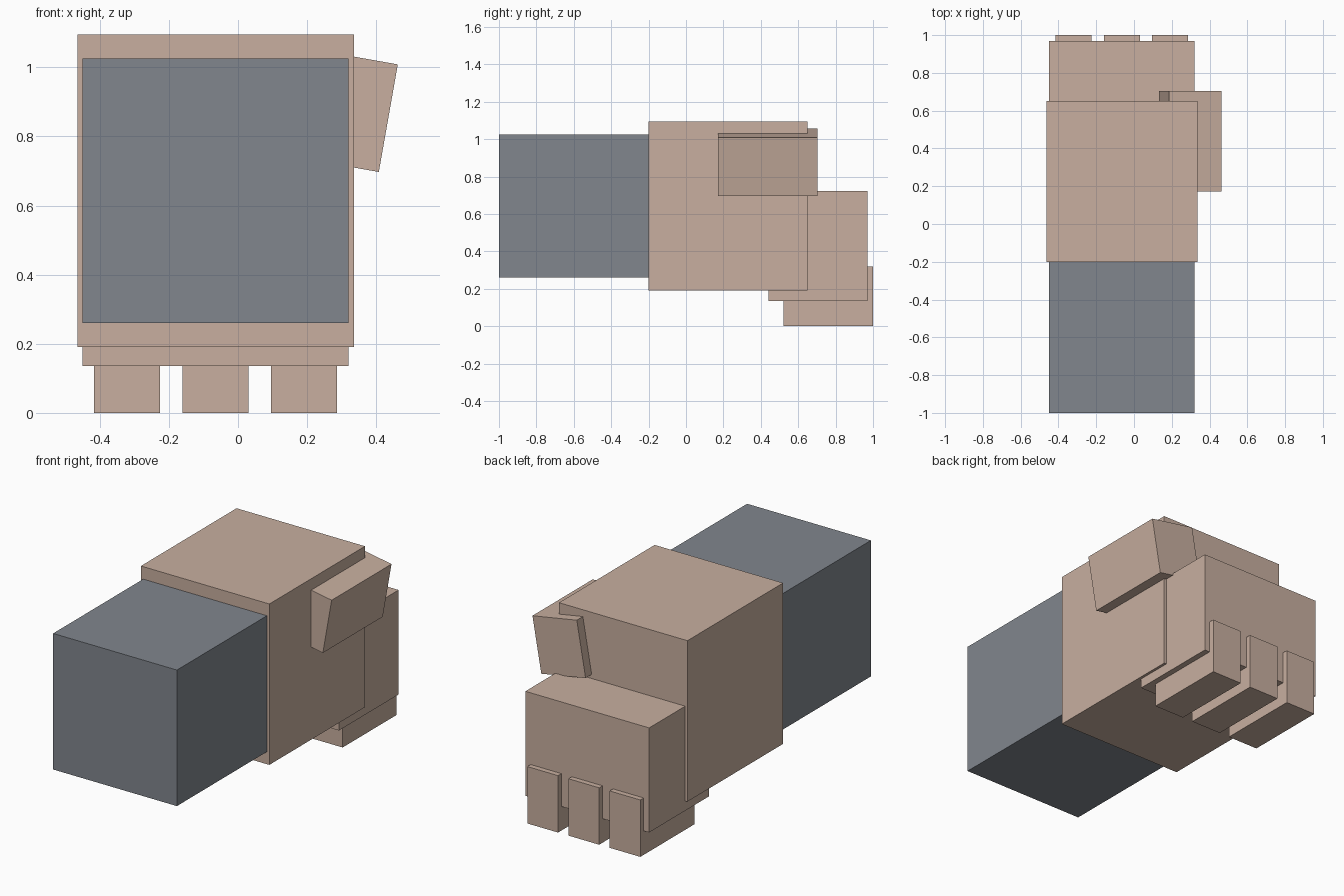
import bpy
from math import radians

if "Cube" in bpy.data.objects:
    bpy.data.objects.remove(bpy.data.objects["Cube"])


def material(name, color):
    mat = bpy.data.materials.new(name)
    mat.diffuse_color = (*color, 1)
    mat.use_nodes = True
    mat.node_tree.nodes["Principled BSDF"].inputs["Base Color"].default_value = mat.diffuse_color
    return mat


skin = material("skin", (0.58, 0.43, 0.35))
cloth = material("cloth", (0.22, 0.24, 0.27))


def box(name, x, y, z, mat, tilt=0):
    """Box spanning the given (min, max) ranges, tilted about y."""
    spans = (x, y, z)
    bpy.ops.mesh.primitive_cube_add(
        size=1, location=[(a + b) / 2 for a, b in spans])
    ob = bpy.context.object
    ob.name = name
    ob.scale = [b - a for a, b in spans]
    bpy.ops.object.transform_apply(location=False, rotation=False, scale=True)
    ob.rotation_euler.y = radians(tilt)
    ob.data.materials.append(mat)
    return ob


# Forearm sleeve and hand
box("sleeve", (-0.45, 0.32), (-1.0, -0.2), (0.26, 1.025), cloth)
box("palm", (-0.464, 0.335), (-0.2, 0.65), (0.19, 1.095), skin)
box("knuckles", (-0.45, 0.32), (0.44, 0.97), (0.135, 0.723), skin)

# Three curled fingertips
for i in range(3):
    x = -0.416 + i * 0.256
    box(f"finger_{i + 1}", (x, x + 0.191), (0.52, 1.0), (0.0, 0.32), skin)

# Thumb leaning outward, partly sunk into the palm
box("thumb", (0.157, 0.437), (0.172, 0.704), (0.719, 1.035), skin, tilt=10)
